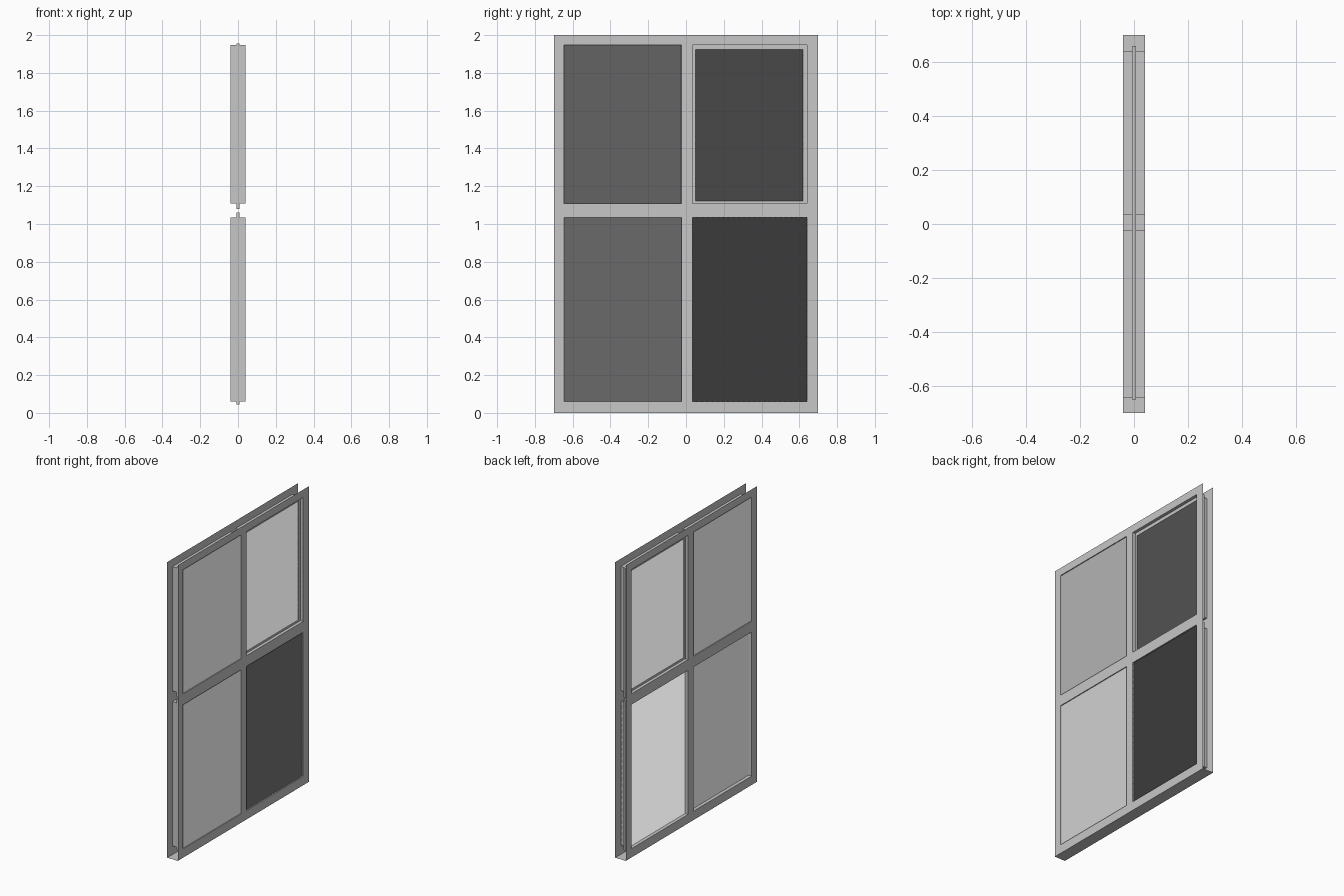
import bpy
import bmesh
from mathutils import Vector

cube = bpy.data.objects.get("Cube")
if cube:
    bpy.data.objects.remove(cube, do_unlink=True)

grey = bpy.data.materials.new("frame grey")
grey.use_nodes = True
grey.diffuse_color = (0.57, 0.57, 0.57, 1)
grey.node_tree.nodes["Principled BSDF"].inputs["Base Color"].default_value = grey.diffuse_color

HALF = 0.04
Y_CUTS = (-0.70, -0.645, -0.025, 0.035, 0.64, 0.70)
Z_CUTS = (0.0, 0.06, 1.035, 1.108, 1.948, 2.0)


def finish(name, bm):
    mesh = bpy.data.meshes.new(name)
    bm.to_mesh(mesh)
    bm.free()
    mesh.materials.append(grey)
    obj = bpy.data.objects.new(name, mesh)
    bpy.context.collection.objects.link(obj)


def quad(bm, points):
    return bm.faces.new([bm.verts.new(p) for p in points])


def rect(y0, y1, z0, z1):
    return [(y0, z0), (y1, z0), (y1, z1), (y0, z1)]


def add_box(bm, half, y0, y1, z0, z1):
    for v in bmesh.ops.create_cube(bm, size=1)["verts"]:
        v.co = Vector((half if v.co.x > 0 else -half,
                       y1 if v.co.y > 0 else y0,
                       z1 if v.co.z > 0 else z0))


def frame_sheet(name, x):
    # Flat face of the frame with four openings
    bm = bmesh.new()
    for i in range(5):
        for j in range(5):
            if i % 2 and j % 2:
                continue
            corners = rect(Y_CUTS[i], Y_CUTS[i + 1], Z_CUTS[j], Z_CUTS[j + 1])
            if x < 0:
                corners.reverse()
            quad(bm, [(x, y, z) for y, z in corners])
    bmesh.ops.remove_doubles(bm, verts=bm.verts, dist=0.0001)
    bmesh.ops.dissolve_limit(bm, angle_limit=0.01, verts=bm.verts, edges=bm.edges)
    finish(name, bm)


def opening_lining(name, y0, y1, z0, z1):
    # Four walls joining the two frame faces around an opening
    bm = bmesh.new()
    c = rect(y0, y1, z0, z1)
    for a, b in zip(c, c[1:] + c[:1]):
        quad(bm, [(-HALF, *a), (-HALF, *b), (HALF, *b), (HALF, *a)])
    bmesh.ops.remove_doubles(bm, verts=bm.verts, dist=0.0001)
    finish(name, bm)


def pane(name, z0, z1):
    # Thin backing sheet across both openings of a row
    bm = bmesh.new()
    add_box(bm, 0.007, -0.65, 0.66, z0, z1)
    finish(name, bm)


def clipped_line(across, offset, box):
    # Part of a straight line that lies within an opening
    start, along = across * offset, Vector((-across.y, across.x))
    lo, hi = -9.0, 9.0
    for k in range(2):
        if abs(along[k]) > 0.001:
            ends = sorted((box[2 * k + e] - start[k]) / along[k] for e in range(2))
            lo, hi = max(lo, ends[0]), min(hi, ends[1])
    return start + along * lo, start + along * hi


def blades(name, box, across, tilt, layers, depth=0.008, pitch=0.0008):
    # Layers of very fine parallel blades, leaning by the tilt
    across = Vector(across).normalized()
    reach = [across.dot(Vector(c)) for c in rect(*box)]
    first, last = min(reach), max(reach)
    lean = across * (tilt * depth / 2)
    bm = bmesh.new()
    for k in range(int((last - first) / pitch)):
        a, b = clipped_line(across, first + (k + 0.5) * pitch, box)
        for x in layers:
            quad(bm, [(x - depth / 2, *(a + lean)), (x + depth / 2, *(a - lean)),
                      (x + depth / 2, *(b - lean)), (x - depth / 2, *(b + lean))])
    finish(name, bm)


frame_sheet("left_frame_face", HALF)
frame_sheet("right_frame_face", -HALF)

# Bottom sill between the faces
bm = bmesh.new()
quad(bm, [(x, y, 0) for x, y in rect(-HALF, HALF, Y_CUTS[0], Y_CUTS[-1])])
finish("bottom_sill", bm)

# Linings and panes
openings = {}
for i, side in ((1, "front"), (3, "back")):
    for j, row in ((1, "lower"), (3, "upper")):
        box = (Y_CUTS[i], Y_CUTS[i + 1], Z_CUTS[j], Z_CUTS[j + 1])
        openings[row, side] = box
        opening_lining(f"{row}_{side}_lining", *box)
pane("lower_pane", 0.045, 1.06)
pane("upper_pane", 1.08, 1.955)

# Sash in the upper back opening
y0, y1, z0, z1 = openings["upper", "back"]
inner = (0.05, 0.62, 1.122, 1.925)
S = 0.019
bm = bmesh.new()
add_box(bm, S, y0, inner[0], z0, z1)
add_box(bm, S, inner[1], y1, z0, z1)
add_box(bm, S, inner[0], inner[1], z0, inner[2])
add_box(bm, S, inner[0], inner[1], inner[3], z1)
finish("upper_back_sash", bm)

# Blades: level, upright, upright and turned, sloping
blades("upper_back_blades", inner, (0, -1), 0.12, (-0.013, 0.013))
blades("upper_front_blades", openings["upper", "front"], (1, 0), 0.12, (-0.03, 0.03))
blades("lower_front_blades", openings["lower", "front"], (1, 0), 0.5, (-0.013, 0.03))
blades("lower_back_blades", openings["lower", "back"], (-0.57, -0.81), 0.13, (-0.013, 0.03))
